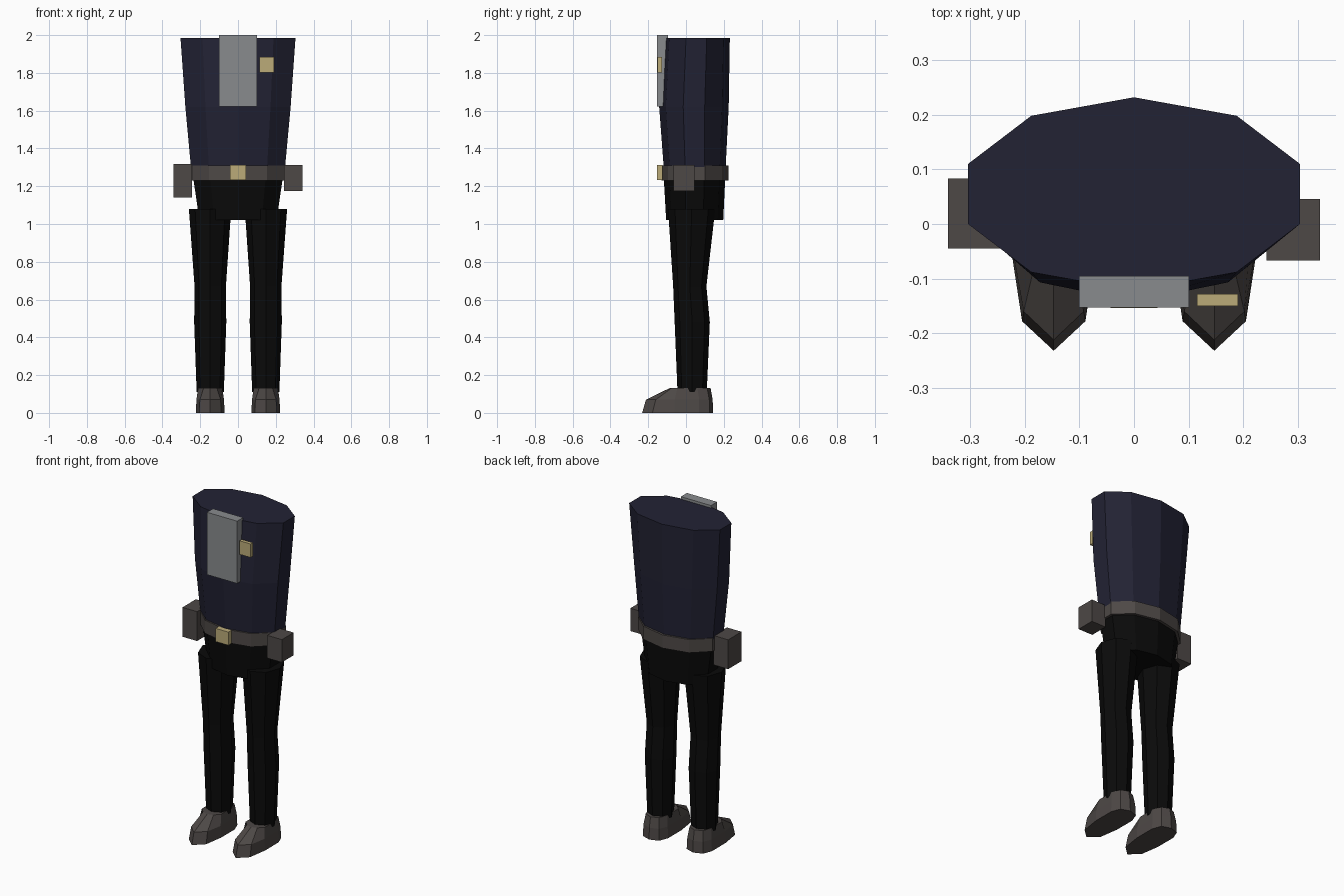
import bpy, bmesh
from math import sin, cos, tau

cube = bpy.data.objects.get("Cube")
if cube:
    bpy.data.objects.remove(cube, do_unlink=True)


def material(name, color):
    m = bpy.data.materials.new(name)
    m.use_nodes = True
    m.diffuse_color = (*color, 1)
    m.node_tree.nodes["Principled BSDF"].inputs["Base Color"].default_value = (*color, 1)
    return m


navy = material("navy cloth", (0.016, 0.016, 0.034))
black = material("black cloth", (0.003, 0.003, 0.003))
leather = material("dark leather", (0.075, 0.065, 0.061))
grey = material("grey plate", (0.25, 0.26, 0.27))
gold = material("pale gold", (0.50, 0.41, 0.19))


def loft(name, rings, mat):
    """Join closed rings of points with quads and cap both ends."""
    bm = bmesh.new()
    loops = [[bm.verts.new(p) for p in ring] for ring in rings]
    n = len(loops[0])
    for a, b in zip(loops, loops[1:]):
        for i in range(n):
            j = (i + 1) % n
            bm.faces.new((a[i], a[j], b[j], b[i]))
    bm.faces.new(loops[0][::-1])
    bm.faces.new(loops[-1])
    bmesh.ops.recalc_face_normals(bm, faces=bm.faces)
    mesh = bpy.data.meshes.new(name)
    bm.to_mesh(mesh)
    bm.free()
    mesh.materials.append(mat)
    obj = bpy.data.objects.new(name, mesh)
    bpy.context.collection.objects.link(obj)
    return obj


def ellipse(sides, z, cx, rx, front, back):
    """Elliptical ring with a corner facing the front."""
    cy, ry = (front + back) / 2, (back - front) / 2
    return [(cx + rx * sin(tau * i / sides), cy - ry * cos(tau * i / sides), z)
            for i in range(sides)]


def tube(name, sides, rows, mat):
    return loft(name, [ellipse(sides, *row) for row in rows], mat)


def box(name, x, y, z, mat):
    rings = [[(x[0], y[0], h), (x[1], y[0], h), (x[1], y[1], h), (x[0], y[1], h)] for h in z]
    return loft(name, rings, mat)


# Torso, belt and hips: rows are z, centre x, radius x, front y, back y
tube("torso", 10, [(1.26, 0, 0.258, -0.115, 0.208),
                   (1.62, 0, 0.293, -0.142, 0.226),
                   (1.985, 0, 0.32, -0.122, 0.232)], navy)
tube("belt", 10, [(1.23, 0, 0.262, -0.13, 0.224),
                  (1.31, 0, 0.262, -0.13, 0.224)], leather)
tube("hips", 10, [(1.02, 0, 0.215, -0.105, 0.197),
                  (1.25, 0, 0.25, -0.118, 0.208)], black)

# Legs and shoes
for side, s in (("left", 1), ("right", -1)):
    tube(side + "_leg", 8, [(0.11, s * 0.147, 0.072, -0.045, 0.11),
                            (0.48, s * 0.147, 0.085, -0.06, 0.126),
                            (0.67, s * 0.147, 0.083, -0.068, 0.108),
                            (1.08, s * 0.148, 0.112, -0.095, 0.155)], black)

    shoe = []
    for z, outline in (
            (0, ((0, -0.232), (0.058, -0.178), (0.076, -0.06), (0.076, 0.07), (0.055, 0.125), (0, 0.144))),
            (0.07, ((0, -0.212), (0.055, -0.16), (0.073, -0.06), (0.073, 0.07), (0.052, 0.123), (0, 0.141))),
            (0.132, ((0, -0.085), (0.035, -0.075), (0.064, -0.045), (0.064, 0.06), (0.045, 0.112), (0, 0.13)))):
        full = list(outline) + [(-x, y) for x, y in outline[-2:0:-1]]
        shoe.append([(s * 0.147 + x, y, z) for x, y in full])
    loft(side + "_shoe", shoe, leather)

# Belt pouches
box("left_pouch", (0.243, 0.341), (-0.067, 0.046), (1.175, 1.313), leather)
box("right_pouch", (-0.341, -0.243), (-0.045, 0.083), (1.14, 1.318), leather)

# Chest plate, badge and buckle
box("chest_plate", (-0.101, 0.101), (-0.153, -0.095), (1.622, 2.0), grey)
box("badge", (0.115, 0.19), (-0.15, -0.128), (1.802, 1.884), gold)
box("belt_buckle", (-0.043, 0.043), (-0.154, -0.125), (1.232, 1.312), gold)
